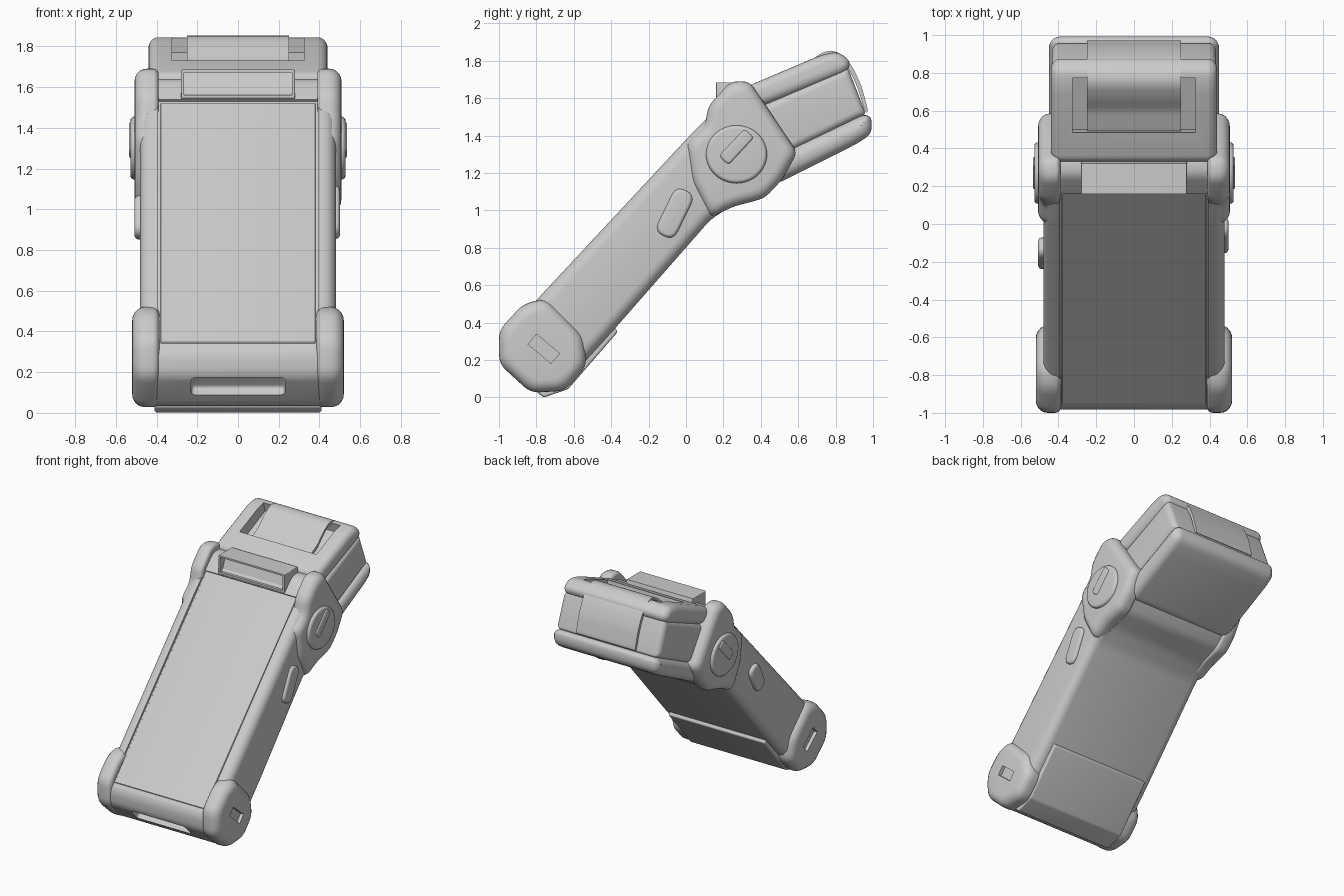
import bpy, bmesh
from math import sin, cos, pi, radians
from mathutils import Vector

if "Cube" in bpy.data.objects:
    bpy.data.objects.remove(bpy.data.objects["Cube"])


def inset(pts, d):
    """Offset a closed (y, z) outline inwards by d."""
    n = len(pts)
    area = sum(pts[i - 1].x * pts[i].y - pts[i].x * pts[i - 1].y for i in range(n))
    s = 1 if area > 0 else -1
    out = []
    for i, p in enumerate(pts):
        a = (p - pts[i - 1]).normalized()
        b = (pts[(i + 1) % n] - p).normalized()
        na, nb = Vector((-a.y, a.x)) * s, Vector((-b.y, b.x)) * s
        out.append(p + (na + nb) / (1 + na.dot(nb)) * d)
    return out


def round_corners(pts, rad):
    if rad <= 0:
        return pts
    out, n = [], len(pts)
    for i, p in enumerate(pts):
        u, v = pts[i - 1] - p, pts[(i + 1) % n] - p
        a = p + u.normalized() * min(rad, 0.46 * u.length)
        b = p + v.normalized() * min(rad, 0.46 * v.length)
        for k in range(5):
            t = k / 4
            out.append(a * (1 - t) ** 2 + p * 2 * t * (1 - t) + b * t * t)
    return out


def prism(name, profile, x0, x1, r0=0.0, r1=0.0, corner=0.0, side=1):
    """Side profile (y, z) extruded from x0 to x1 with rounded rims."""
    pts = [Vector(p) for p in profile]
    n = 5
    ang = [k / n * pi / 2 for k in range(n + 1)]
    levels = [(x0 + r0 * (1 - cos(a)), r0 * (1 - sin(a))) for a in ang] if r0 else [(x0, 0)]
    levels += [(x1 - r1 * (1 - cos(a)), r1 * (1 - sin(a))) for a in reversed(ang)] if r1 else [(x1, 0)]
    bm = bmesh.new()
    rings = []
    for x, d in levels:
        ring = round_corners(inset(pts, d), corner)
        rings.append([bm.verts.new((side * x, q.x, q.y)) for q in ring])
    m = len(rings[0])
    for A, B in zip(rings, rings[1:]):
        for i in range(m):
            j = (i + 1) % m
            bm.faces.new((A[i], A[j], B[j], B[i]))
    bm.faces.new(rings[0])
    bm.faces.new(rings[-1])
    bmesh.ops.recalc_face_normals(bm, faces=bm.faces)
    me = bpy.data.meshes.new(name)
    bm.to_mesh(me)
    bm.free()
    ob = bpy.data.objects.new(name, me)
    bpy.context.collection.objects.link(ob)
    return ob


def cut(ob, cutter):
    """Subtract a cutter, then discard it."""
    mod = ob.modifiers.new("cut", 'BOOLEAN')
    mod.operation, mod.solver, mod.object = 'DIFFERENCE', 'EXACT', cutter
    bpy.context.view_layer.objects.active = ob
    bpy.ops.object.modifier_apply(modifier=mod.name)
    bpy.data.objects.remove(cutter)


def rect(cy, cz, hl, hw, angle):
    """Rotated rectangle in the side plane."""
    u = Vector((cos(angle), sin(angle)))
    v = Vector((-u.y, u.x))
    c = Vector((cy, cz))
    return [c + u * a * hl + v * b * hw for a, b in ((-1, -1), (1, -1), (1, 1), (-1, 1))]


# Main body with recessed front and a slot in the bottom end
body = prism("body_shell", [
    (-0.985, 0.29), (-0.98, 0.18), (-0.83, 0.03), (-0.68, 0.04), (-0.37, 0.38),
    (0.13, 0.95), (0.25, 1.03), (0.41, 1.08), (0.5, 1.17), (0.57, 1.31),
    (0.36, 1.64), (0.26, 1.64), (0.02, 1.40), (-0.80, 0.52), (-0.95, 0.355)],
    -0.48, 0.48, 0.065, 0.065, 0.04)
cut(body, prism("recess_cutter", [(-1.1, 0.181), (0.17, 1.53), (0.07, 1.63), (-1.2, 0.281)], -0.392, 0.392))
cut(body, prism("slot_cutter", rect(-0.93, 0.13, 0.058, 0.05, radians(-45)), -0.23, 0.23, 0.02, 0.02, 0.02))

# Screen
prism("screen", [(-0.945, 0.325), (0.16, 1.50), (0.155, 1.522), (-0.95, 0.348)], -0.38, 0.38, 0.004, 0.004)

# Battery door on the lower back
prism("battery_door", [(-0.80, 0.03), (-0.76, 0.0), (-0.63, 0.045), (-0.365, 0.35), (-0.41, 0.42), (-0.72, 0.12)],
      -0.41, 0.41, 0.012, 0.012, 0.01)

# Corner bumpers, upper guards, knobs and buttons on both sides
circle = [(0.27 + 0.163 * cos(k * pi / 24), 1.3 + 0.155 * sin(k * pi / 24)) for k in range(48)]
for side, tag in ((1, "right"), (-1, "left")):
    bumper = prism("bumper_" + tag, [
        (-1.0, 0.36), (-1.0, 0.18), (-0.83, 0.025), (-0.65, 0.035), (-0.53, 0.17),
        (-0.55, 0.33), (-0.75, 0.53), (-0.87, 0.50)],
        0.385, 0.52, 0.035, 0.065, 0.05, side)
    cut(bumper, prism("strap_cutter", rect(-0.76, 0.26, 0.08, 0.035, radians(-40)), 0.495, 0.6, side=side))
    prism("guard_" + tag, [
        (0.0, 1.36), (0.10, 1.45), (0.12, 1.56), (0.24, 1.69), (0.34, 1.69),
        (0.595, 1.31), (0.51, 1.16), (0.42, 1.065), (0.25, 1.02), (0.13, 0.96), (0.03, 1.15)],
        0.39, 0.508, 0.025, 0.06, 0.04, side)
    prism("knob_" + tag, circle, 0.45, 0.528, 0, 0.02, 0, side)
    prism("knob_ridge_" + tag, rect(0.27, 1.34, 0.10, 0.035, radians(47)), 0.5, 0.536, 0, 0.012, 0.02, side)
prism("button_right", rect(-0.06, 0.985, 0.135, 0.057, radians(64)), 0.44, 0.50, 0, 0.018, 0.055)
prism("button_left", rect(-0.155, 0.96, 0.11, 0.057, radians(64)), 0.44, 0.508, 0, 0.018, 0.055, -1)

# Scanner hood above the screen
hood = prism("scanner_hood", [(0.16, 1.545), (0.16, 1.685), (0.32, 1.685), (0.36, 1.55), (0.22, 1.50)],
             -0.28, 0.28, 0.006, 0.006)
cut(hood, prism("hood_cutter", [(0.1, 1.56), (0.1, 1.672), (0.23, 1.672), (0.19, 1.56)], -0.265, 0.265))

# Printer head: lower shell, middle block, lid
prism("printer_lower_shell", [(0.45, 1.31), (0.56, 1.33), (0.95, 1.515), (0.993, 1.50), (0.993, 1.41), (0.92, 1.36),
                              (0.48, 1.14), (0.40, 1.20)], -0.45, 0.45, 0.06, 0.06, 0.04)
prism("printer_middle", [(0.36, 1.54), (0.865, 1.765), (0.962, 1.515), (0.50, 1.29)],
      -0.435, 0.435, 0.04, 0.04, 0.02)
lid = prism("printer_lid", [(0.33, 1.56), (0.33, 1.665), (0.72, 1.83), (0.81, 1.85), (0.88, 1.80), (0.865, 1.74),
                            (0.42, 1.56)], -0.44, 0.44, 0.05, 0.05, 0.035)
cut(lid, prism("window_cutter", [(0.50, 1.64), (0.47, 1.80), (0.75, 1.93), (0.79, 1.77)], -0.325, 0.325))

# Paper strip over the top and down the back
path = [(0.48, 1.675), (0.60, 1.735), (0.665, 1.80), (0.73, 1.847), (0.79, 1.855), (0.85, 1.825),
        (0.90, 1.75), (0.94, 1.66), (0.975, 1.53)]
inner = [(0.96, 1.52), (0.92, 1.65), (0.88, 1.74), (0.835, 1.81), (0.785, 1.838), (0.735, 1.83),
         (0.68, 1.785), (0.61, 1.715), (0.49, 1.655)]
prism("paper_strip", path + inner, -0.25, 0.25, corner=0.03)

# Smooth shading with sharp edges kept
bpy.ops.object.select_all(action='DESELECT')
for ob in bpy.context.scene.objects:
    ob.select_set(True)
bpy.context.view_layer.objects.active = body
bpy.ops.object.shade_smooth_by_angle(angle=radians(32))
